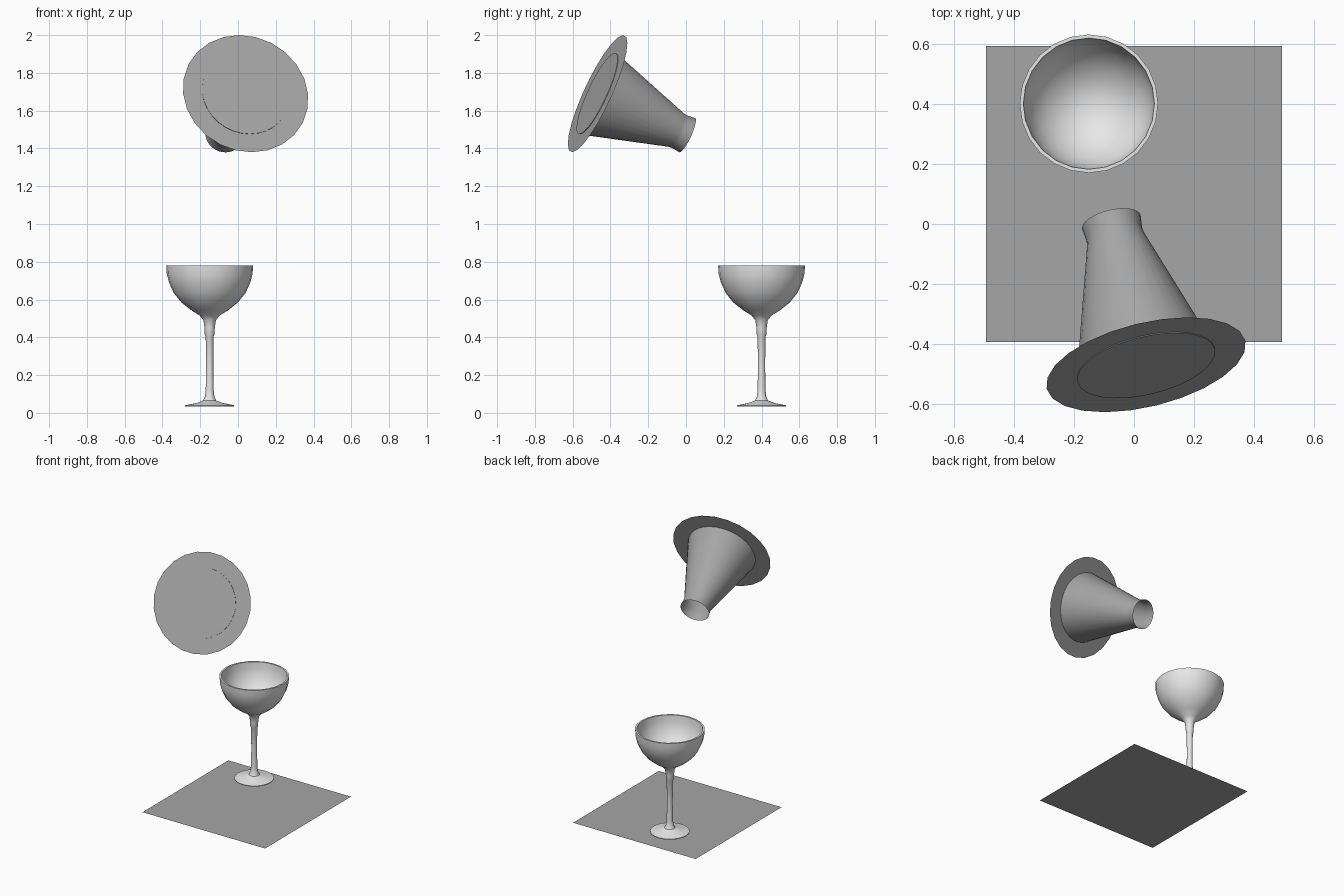
import bpy
import math
from mathutils import Vector

cube = bpy.data.objects.get("Cube")
if cube:
    bpy.data.objects.remove(cube, do_unlink=True)


def make_material(name, value):
    mat = bpy.data.materials.new(name)
    mat.use_nodes = True
    colour = (value, value, value, 1)
    mat.diffuse_color = colour
    mat.node_tree.nodes["Principled BSDF"].inputs["Base Color"].default_value = colour
    return mat


pale_grey = make_material("pale grey", 0.8)
mid_grey = make_material("mid grey", 0.38)


def lathe(name, profile, sides, mat):
    """Revolve (radius, height) points about z; zero radius makes a pole."""
    verts, rings, faces = [], [], []
    for r, z in profile:
        count = sides if r > 0 else 1
        start = len(verts)
        for i in range(count):
            a = math.tau * i / sides
            verts.append((r * math.cos(a), r * math.sin(a), z))
        rings.append([start + i % count for i in range(sides)])
    for low, high in zip(rings, rings[1:]):
        for i in range(sides):
            j = (i + 1) % sides
            corners = [low[i], low[j], high[j], high[i]]
            faces.append(list(dict.fromkeys(corners)))
    mesh = bpy.data.meshes.new(name)
    mesh.from_pydata(verts, [], faces)
    mesh.materials.append(mat)
    obj = bpy.data.objects.new(name, mesh)
    bpy.context.collection.objects.link(obj)
    bpy.ops.object.select_all(action="DESELECT")
    obj.select_set(True)
    bpy.context.view_layer.objects.active = obj
    bpy.ops.object.shade_smooth_by_angle(angle=math.radians(40))
    return obj


# Ground sheet
bpy.ops.mesh.primitive_plane_add(size=0.985, location=(0, 0.1, 0))
sheet = bpy.context.object
sheet.name = "ground_sheet"
sheet.data.materials.append(mid_grey)

# Goblet: foot, stem, outer bowl, rim, inner bowl
goblet_profile = [
    (0, 0.035), (0.13, 0.035), (0.13, 0.04), (0.07, 0.052), (0.035, 0.065),
    (0.025, 0.085), (0.021, 0.12), (0.019, 0.25), (0.021, 0.405),
    (0.026, 0.415), (0.027, 0.45), (0.033, 0.49), (0.052, 0.515),
    (0.1, 0.545), (0.15, 0.585), (0.19, 0.635), (0.215, 0.69),
    (0.227, 0.735), (0.23, 0.78), (0.218, 0.78), (0.214, 0.735),
    (0.203, 0.69), (0.178, 0.64), (0.14, 0.595), (0.09, 0.56),
    (0.038, 0.54), (0, 0.54),
]
goblet = lathe("goblet", goblet_profile, 24, pale_grey)
goblet.location = (-0.15, 0.4, 0)

# Tilted lamp: broad lens disc and tapered open housing
axis = Vector((-0.215, 0.885, -0.41))
lens = lathe("lens_disc", [(0, 0), (0.34, 0)], 24, mid_grey)
housing = lathe("lamp_housing", [(0, -0.003), (0.235, -0.003), (0.235, 0.005),
                                 (0.097, 0.47), (0.095, 0.49), (0.1, 0.535)],
                32, mid_grey)
for part in (lens, housing):
    part.rotation_euler = axis.to_track_quat("Z", "Y").to_euler()
    part.location = (0.04, -0.468, 1.69)
